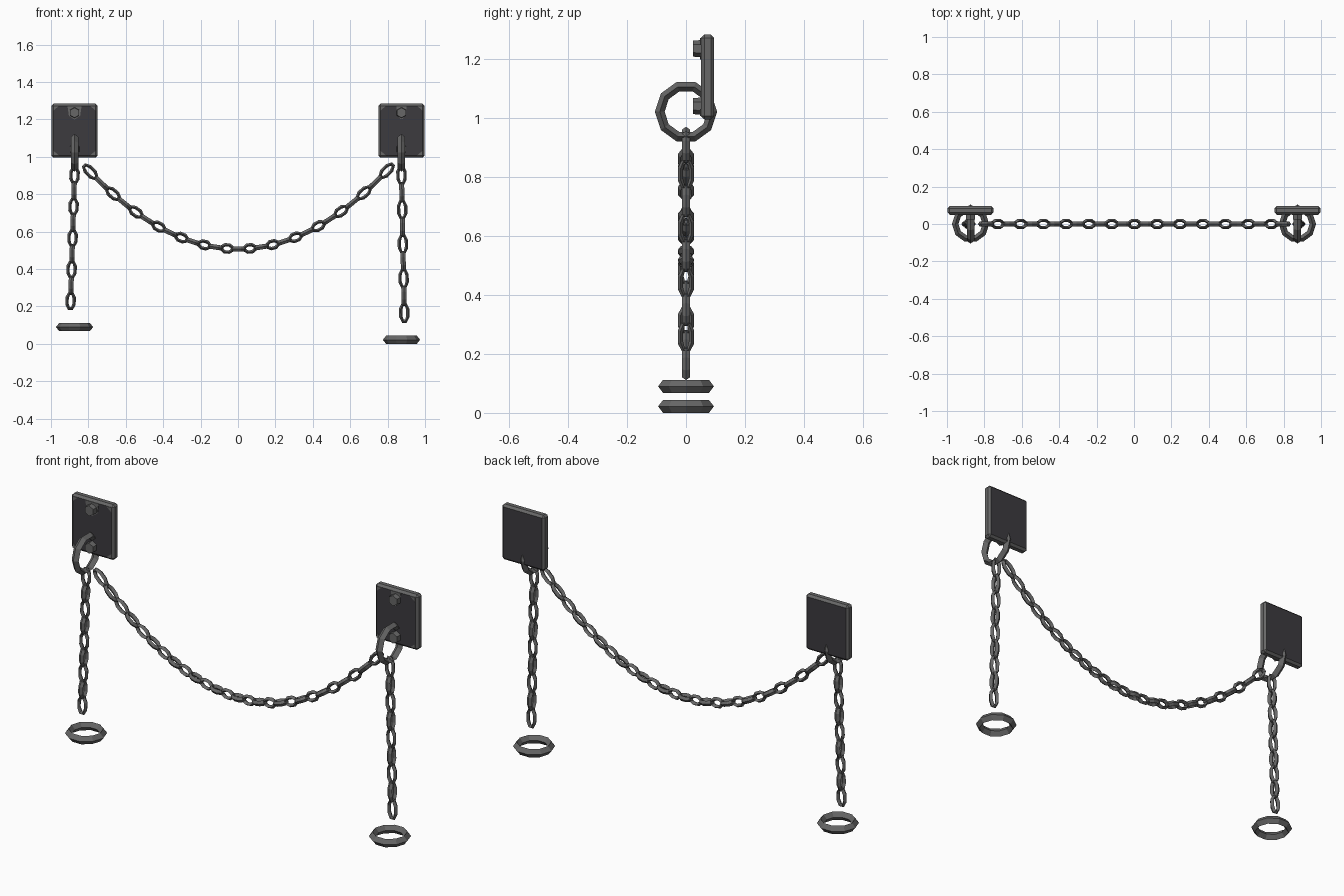
import bpy, bmesh, math
from mathutils import Vector, Matrix

if "Cube" in bpy.data.objects:
    bpy.data.objects.remove(bpy.data.objects["Cube"])

def material(name, c):
    m = bpy.data.materials.new(name)
    m.diffuse_color = (c[0], c[1], c[2], 1)
    m.use_nodes = True
    m.node_tree.nodes["Principled BSDF"].inputs["Base Color"].default_value = m.diffuse_color
    return m

STEEL = material("worn grey steel", (0.135, 0.135, 0.135))
DARK = material("dark iron", (0.045, 0.043, 0.049))

def finish(bm, name, mats=(STEEL,)):
    bmesh.ops.recalc_face_normals(bm, faces=bm.faces[:])
    me = bpy.data.meshes.new(name)
    bm.to_mesh(me)
    bm.free()
    for m in mats:
        me.materials.append(m)
    ob = bpy.data.objects.new(name, me)
    bpy.context.collection.objects.link(ob)
    return ob

def frame(pos, x, z):
    # local x along x, local z along z
    x, z = Vector(x).normalized(), Vector(z).normalized()
    m = Matrix((x, z.cross(x), z)).transposed().to_4x4()
    m.translation = pos
    return m

def ring(bm, n, a, b, radial, axial, mat, phase=0.0):
    # closed loop with a diamond cross-section; a and b are centre-line radii
    loops = []
    for i in range(n):
        t = 2 * math.pi * (i + phase) / n
        c, s = math.cos(t), math.sin(t)
        loops.append([bm.verts.new(mat @ Vector(((a + r) * c, (b + r) * s, z)))
                      for r, z in ((radial, 0), (0, axial), (-radial, 0), (0, -axial))])
    for i in range(n):
        p, q = loops[i], loops[(i + 1) % n]
        for k in range(4):
            j = (k + 1) % 4
            bm.faces.new((p[k], q[k], q[j], p[j]))

def chain(name, points, tangents, spacings):
    # alternating links, starting face-on to the front
    bm = bmesh.new()
    for i, (p, t, d) in enumerate(zip(points, tangents, spacings)):
        t = Vector(t).normalized()
        face = Vector((0, 1, 0))
        normal = face if i % 2 == 0 else t.cross(face)
        half = 0.6 * d + 0.002
        ring(bm, 8, half - 0.008, 0.0205, 0.0095, 0.0135, frame(p, t, normal), 0.5)
    return finish(bm, name)

def patch(bm, pts):
    # thin flake of bare metal on the plate front
    vs = [bm.verts.new((x, 0.051, z)) for x, z in pts]
    f = bm.faces.new(vs)
    ext = bmesh.ops.extrude_face_region(bm, geom=[f])
    for v in ext["geom"]:
        if isinstance(v, bmesh.types.BMVert):
            v.co.y -= 0.003

# side, lower end of hanging chain (x, z), link spacing, floor ring height
for side, label, end_x, spacing, drop_z in ((-1, "left", -0.895, 0.084, 0.09),
                                            (1, "right", 0.889, 0.092, 0.022)):
    cx = 0.874 * side

    # wall plate: chamfered block, dark faces and bare metal rim
    bm = bmesh.new()
    bmesh.ops.create_cube(bm, size=1, matrix=Matrix.Translation((cx, 0.073, 1.14))
                          @ Matrix.Diagonal((0.246, 0.044, 0.288, 1)))
    bmesh.ops.bevel(bm, geom=bm.edges[:], offset=0.011, segments=1, affect='EDGES')
    bm.normal_update()
    for f in bm.faces:
        f.material_index = 1 if abs(f.normal.y) > 0.9 else 0
    finish(bm, label + "_wall_plate", (STEEL, DARK))

    # worn patches at the corners and round the upper bolt
    bm = bmesh.new()
    for sx in (-1, 1):
        for sz in (-1, 1):
            x0, z0 = cx + sx * 0.112, 1.14 + sz * 0.133
            patch(bm, ((x0, z0), (x0 - sx * 0.03, z0), (x0, z0 - sz * 0.025)))
    w = 0.038 if side < 0 else 0.028
    patch(bm, ((cx - w, 1.273), (cx + w, 1.273), (cx + w * 0.8, 1.22),
               (cx, 1.2), (cx - w * 0.8, 1.22)))
    finish(bm, label + "_worn_patches")

    # two hexagonal bolt heads
    bm = bmesh.new()
    for z in (1.236, 1.041):
        bmesh.ops.create_cone(bm, cap_ends=True, segments=6, radius1=0.03, radius2=0.027,
                              depth=0.034, matrix=Matrix.Translation((cx, 0.041, z))
                              @ Matrix.Rotation(math.pi / 2, 4, 'X'))
    finish(bm, label + "_bolts")

    # large mounting ring, standing in the y-z plane
    bm = bmesh.new()
    ring(bm, 10, 0.089, 0.089, 0.0165, 0.02, frame((cx, 0, 1.022), (0, 1, 0), (1, 0, 0)))
    finish(bm, label + "_mount_ring")

    # hanging chain
    pts = [(cx + (end_x - cx) * i / 8, 0, 0.902 - i * spacing) for i in range(9)]
    chain(label + "_hanging_chain", pts, [(end_x - cx, 0, -8 * spacing)] * 9, [spacing] * 9)

    # loose ring lying flat beneath the chain
    bm = bmesh.new()
    ring(bm, 10, 0.082, 0.082, 0.0175, 0.022,
         frame((cx, 0, drop_z), (1, 0, 0), (0, 0, 1)))
    finish(bm, label + "_lower_ring")

# sagging chain between the two mounts, evenly stepped in x
step, k = 1.585 / 26, 0.66
xs = [-0.79 + i * step for i in range(27)]
chain("sagging_chain", [(x, 0, 0.508 + k * x * x) for x in xs],
      [(1, 0, 2 * k * x) for x in xs],
      [step * math.hypot(1, 2 * k * x) for x in xs])
